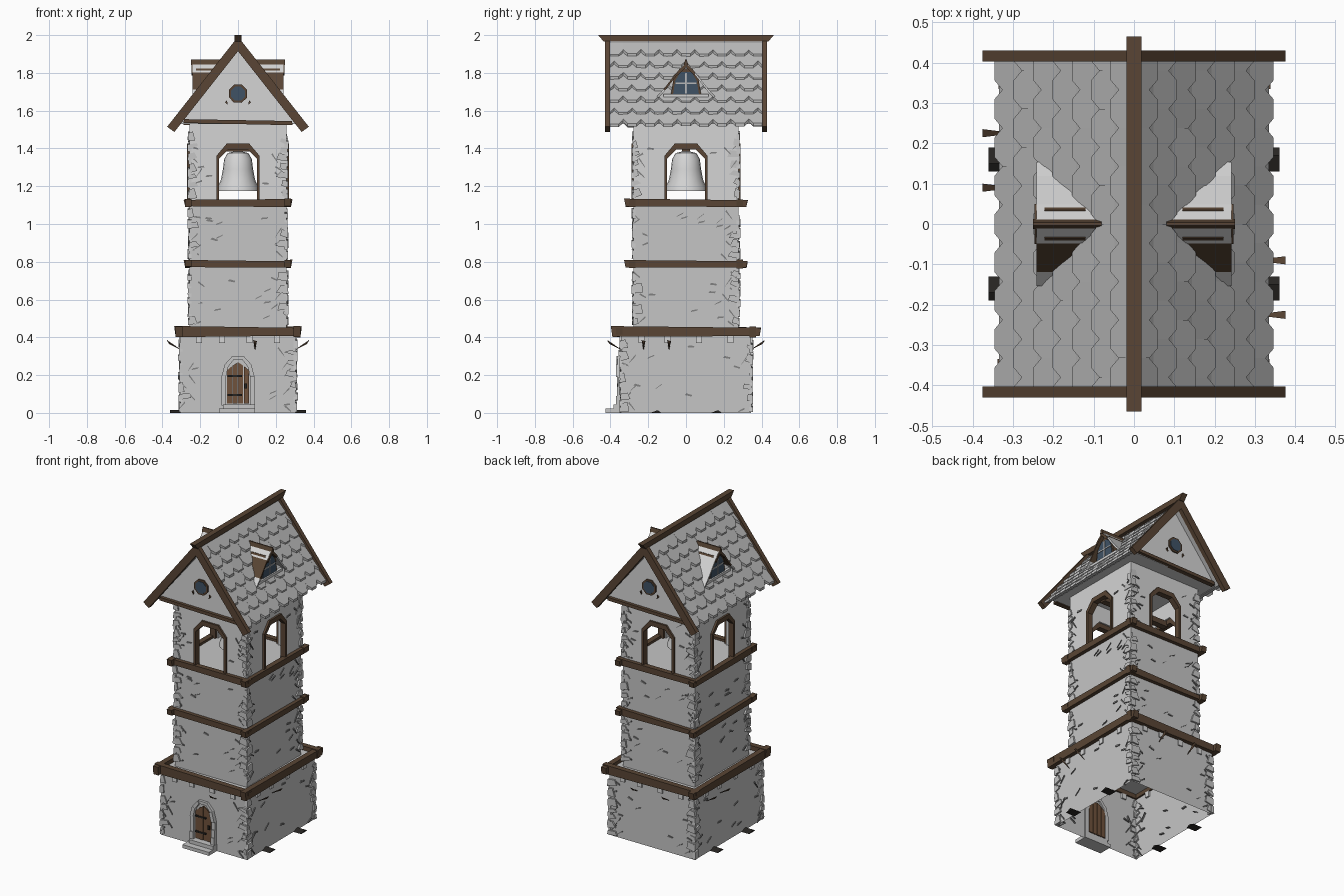
import bpy, bmesh, math, random
from mathutils import Matrix, Vector

if "Cube" in bpy.data.objects:
    bpy.data.objects.remove(bpy.data.objects["Cube"])

random.seed(4)
R = random.uniform


def mat(name, r, g, b):
    m = bpy.data.materials.new(name)
    m.diffuse_color = (r, g, b, 1)
    m.use_nodes = True
    m.node_tree.nodes["Principled BSDF"].inputs["Base Color"].default_value = m.diffuse_color
    return m


WALL = mat("wall_grey", 0.56, 0.56, 0.56)
PALE = mat("pale_plaster", 0.66, 0.66, 0.66)
TILE = mat("roof_tile_grey", 0.48, 0.48, 0.48)
DARK = mat("dark_stone", 0.22, 0.22, 0.22)
WOOD = mat("brown_wood", 0.10, 0.06, 0.035)
DOOR = mat("door_wood", 0.16, 0.085, 0.045)
GLASS = mat("blue_glass", 0.05, 0.085, 0.13)
IRON = mat("black_iron", 0.02, 0.018, 0.016)


def finish(name, bm, *mats):
    bmesh.ops.recalc_face_normals(bm, faces=bm.faces)
    me = bpy.data.meshes.new(name)
    bm.to_mesh(me)
    bm.free()
    for m in mats:
        me.materials.append(m)
    ob = bpy.data.objects.new(name, me)
    bpy.context.collection.objects.link(ob)
    return ob


def add(bm, pts, o0, o1, side=0, mi=0):
    """Extrude a (u, z) outline outwards from o0 to o1 on side 0 front, 1 right, 2 back, 3 left."""
    rot = Matrix.Rotation(side * math.pi / 2, 3, 'Z')
    rings = [[bm.verts.new(rot @ Vector((u, -o, z))) for u, z in pts] for o in (o0, o1)]
    n = len(pts)
    faces = [bm.faces.new(rings[0]), bm.faces.new(rings[1][::-1])]
    for i in range(n):
        j = (i + 1) % n
        faces.append(bm.faces.new((rings[0][i], rings[0][j], rings[1][j], rings[1][i])))
    for f in faces:
        f.material_index = mi


def prism(name, pts, o0, o1, m, side=0):
    bm = bmesh.new()
    add(bm, pts, o0, o1, side)
    return finish(name, bm, m)


def rect(u0, u1, z0, z1):
    return [(u0, z0), (u1, z0), (u1, z1), (u0, z1)]


def box(name, x, y, z0, z1, m, open_bottom=False):
    bm = bmesh.new()
    add(bm, rect(-x, x, z0, z1), -y, y)
    if open_bottom:
        low = [f for f in bm.faces if f.calc_center_median().z < z0 + 1e-4]
        bmesh.ops.delete(bm, geom=low, context='FACES')
    return finish(name, bm, m)


def dist(side, x, y):
    return (y, x) if side % 2 == 0 else (x, y)   # wall distance, half width


# tower body
BX, BY, TX, TY = 0.305, 0.345, 0.257, 0.277
box("base_walls", BX, BY, 0, 0.43, WALL, True)
box("tower_shaft", TX, TY, 0.43, 1.115, WALL)

# belfry walls with arched openings, and their wooden frames
arch = [(-0.115, 1.115), (-0.115, 1.36), (-0.06, 1.425), (0.06, 1.425), (0.115, 1.36), (0.115, 1.115)]
inner = [(-0.1, 1.115), (-0.1, 1.345), (-0.05, 1.395), (0.05, 1.395), (0.1, 1.345), (0.1, 1.115)]
for s in range(4):
    d, w = dist(s, TX, TY)
    hw = w if s % 2 == 0 else w - 0.035
    prism("belfry_wall", [(-hw, 1.115)] + arch + [(hw, 1.115), (hw, 1.53), (-hw, 1.53)], d - 0.035, d, PALE, s)
    prism("opening_frame", arch + inner[::-1], d - 0.025, d + 0.012, WOOD, s)

# timber rings
bm = bmesh.new()
for z0, z1, x, y, ex, ey, t in ((0.405, 0.455, BX, BY, 0.33, 0.39, 0.026),
                                (0.77, 0.806, TX, TY, 0.28, 0.32, 0.024),
                                (1.092, 1.13, TX, TY, 0.28, 0.32, 0.024)):
    for s in range(4):
        d, w = dist(s, x, y)
        e = ex if s % 2 == 0 else ey
        a, b = R(-0.006, 0.004), R(-0.006, 0.004)
        add(bm, [(-e, z0 + a), (e, z0 - a), (e + 0.006, z1 + b), (-e - 0.008, z1 - b)], d - 0.01, d + t, s)
finish("timber_rings", bm, WOOD)

# corner stones and scattered wall stones
bm = bmesh.new()
for z0, z1, x, y in ((0.0, 0.40, BX, BY), (0.46, 0.77, TX, TY), (0.81, 1.09, TX, TY), (1.13, 1.50, TX, TY)):
    for s in range(4):
        d, w = dist(s, x, y)
        for sg in (-1, 1):
            z = z0 + 0.005
            while z < z1 - 0.05:
                h, l = R(0.03, 0.055), R(0.02, 0.06)
                k = R(-0.012, 0.012)
                out = w + R(0.002, 0.011)
                add(bm, [(sg * out, z), (sg * (w - l), z + 0.01 + k), (sg * (w - l * R(0.5, 0.9)), z + h),
                         (sg * (out - 0.004), z + h - 0.006)], d - 0.01, d + R(0.004, 0.012), s, 0)
                if R(0, 1) < 0.75:
                    u, v, q = sg * (w - l - R(-0.02, 0.02)), z + R(0, 0.03), R(-0.025, 0.025)
                    add(bm, [(u - 0.018, v - q), (u + 0.018, v + q), (u + 0.016, v + q + 0.009),
                             (u - 0.014, v - q + 0.008)], d - 0.01, d + 0.006, s, 1)
                z += h + R(0.0, 0.02)
        for i in range(6):
            u, v, q = R(-0.8, 0.8) * w, R(z0 + 0.04, z1 - 0.04), R(-0.006, 0.014)
            if abs(u) < 0.14 and (z0 > 1 or (z0 == 0 and s == 0)):
                continue
            add(bm, [(u - 0.02, v - q), (u + 0.015, v + q), (u + 0.02, v + q + 0.008),
                     (u - 0.012, v - q + 0.01)], d - 0.01, d + 0.005, s, 1)
finish("wall_stones", bm, WALL, DARK)

# small blocks under the base timbers, slanted stakes, ground wedges
blocks, stakes, wedges = bmesh.new(), bmesh.new(), bmesh.new()
spots = {0: (0.09,), 1: (-0.225, -0.09), 2: (-0.1, 0.12), 3: (-0.225, -0.09)}
for s in range(4):
    d, w = dist(s, BX, BY)
    for f in (-0.68, -0.28, 0.2, 0.68):
        add(blocks, rect(f * w - 0.016, f * w + 0.016, 0.37, 0.406), d - 0.01, d + 0.008, s)
    rot = Matrix.Rotation(s * math.pi / 2, 3, 'Z')
    for u in spots[s]:
        tip = [stakes.verts.new(rot @ Vector(p)) for p in
               ((u - 0.01, -d - 0.07, 0.385), (u + 0.01, -d - 0.07, 0.38), (u, -d - 0.06, 0.365))]
        root = stakes.verts.new(rot @ Vector((u, -d + 0.01, 0.33)))
        stakes.faces.new(tip)
        for i in range(3):
            stakes.faces.new((tip[i], root, tip[(i + 1) % 3]))
    if s % 2:
        for u in (-0.16, 0.16):
            add(wedges, [(u - 0.03, 0), (u + 0.03, 0), (u + 0.01, 0.014)], d - 0.01, d + 0.055, s)
finish("base_blocks", blocks, PALE)
finish("slanted_stakes", stakes, WOOD)
finish("ground_wedges", wedges, IRON)

# door: planks, hinges, stone arch and steps
bm = bmesh.new()
for i in range(4):
    u = -0.06 + i * 0.03
    top = [0.268 - 1.3 * abs(v) ** 1.2 for v in (u + 0.001, u + 0.027)]
    add(bm, [(u + 0.001, 0.05), (u + 0.027, 0.05), (u + 0.027, top[1]), (u + 0.001, top[0])],
        BY - 0.01, BY + 0.006 + 0.004 * (i % 2), 0)
finish("door_planks", bm, DOOR)
bm = bmesh.new()
for z in (0.09, 0.19):
    add(bm, rect(-0.055, 0.02, z, z + 0.01), BY, BY + 0.014)
add(bm, rect(0.035, 0.047, 0.13, 0.155), BY, BY + 0.018)
finish("door_hinges", bm, IRON)
bm = bmesh.new()
path = [(-1, 0.04), (-1, 0.09), (-1, 0.14), (-1, 0.19), (-0.8, 0.245), (-0.35, 0.282), (0.35, 0.282),
        (0.8, 0.245), (1, 0.19), (1, 0.14), (1, 0.09), (1, 0.04)]
for (a, za), (b, zb) in zip(path, path[1:]):
    lift = [max(0, z - 0.19) * 0.2 for z in (za, zb)]
    add(bm, [(a * 0.064, za), (b * 0.064, zb), (b * 0.088, zb + lift[1]), (a * 0.088, za + lift[0])],
        BY - 0.01, BY + R(0.014, 0.028))
finish("door_arch", bm, WALL)
prism("lower_step", rect(-0.10, 0.09, 0, 0.022), BY - 0.01, BY + 0.08, WALL)
prism("upper_step", rect(-0.08, 0.09, 0.022, 0.045), BY - 0.01, BY + 0.04, WALL)

# bell, turned from a profile, with its yoke
bm = bmesh.new()
prof = [(0.092, 1.175), (0.112, 1.175), (0.108, 1.195), (0.09, 1.235), (0.08, 1.29), (0.073, 1.345),
        (0.055, 1.375), (0.0, 1.39)]
vs = [bm.verts.new((r, 0, z)) for r, z in prof]
es = [bm.edges.new(p) for p in zip(vs, vs[1:])]
bmesh.ops.spin(bm, geom=vs + es, cent=(0, 0, 0), axis=(0, 0, 1), angle=2 * math.pi, steps=20)
bmesh.ops.remove_doubles(bm, verts=bm.verts, dist=1e-4)
bell = finish("bell", bm, PALE)
bell.select_set(True)
bpy.context.view_layer.objects.active = bell
bpy.ops.object.shade_smooth_by_angle(angle=math.radians(35))
box("bell_yoke", 0.24, 0.02, 1.385, 1.42, WOOD)
box("bell_clapper", 0.012, 0.012, 1.19, 1.37, IRON)

# attic and roof
PEAK, SL = 1.957, 1.28
prism("attic", [(-0.31, 1.53), (0.31, 1.53), (0, 1.93)], -0.37, 0.37, PALE)
for sg in (-1, 1):
    prism("roof_slab", [(0, PEAK), (sg * 0.335, PEAK - SL * 0.335), (sg * 0.315, PEAK - SL * 0.335), (0, PEAK - 0.04)],
          -0.405, 0.405, TILE)
bm = bmesh.new()
P, ROW = 0.095, 0.048
for sg in (-1, 1):
    for r in range(7):
        for i in range(-5, 6):
            c = (i + 0.5 * (r % 2)) * P
            x0, x1 = r * ROW, (r + 1) * ROW
            up = R(0.008, 0.013)
            outline = [(-0.5, x0, 0.002), (-0.5, x1 - 0.01, up), (-0.25, x1 + 0.01, up + 0.002),
                       (0.25, x1 + 0.01, up + 0.002), (0.5, x1 - 0.01, up), (0.5, x0, 0.002)]
            top = [(sg * x, max(-0.405, min(0.405, c + k * P)), PEAK - SL * x + h * 1.4) for k, x, h in outline]
            if max(p[1] for p in top) - min(p[1] for p in top) < 0.01:
                continue
            a = [bm.verts.new(p) for p in top]
            b = [bm.verts.new((p[0], p[1], p[2] - 0.016)) for p in top]
            bm.faces.new(a)
            for j in range(5):
                bm.faces.new((a[j], a[j + 1], b[j + 1], b[j]))
            bm.faces.new(b[::-1])
bmesh.ops.dissolve_degenerate(bm, edges=bm.edges, dist=1e-5)
finish("roof_tiles", bm, TILE)
prism("ridge_beam", [(-0.465, 2.0), (0.465, 2.0), (0.435, 1.965), (-0.435, 1.965)], -0.018, 0.018, WOOD, 1)

# gable ends: verge boards, tie beam, round window
for s in (0, 2):
    for sg in (-1, 1):
        prism("verge_board", [(0, 1.992), (sg * 0.375, 1.515), (sg * 0.337, 1.487), (0, 1.915)], 0.402, 0.43, WOOD, s)
    prism("gable_beam", [(-0.29, 1.535), (0.29, 1.523), (0.285, 1.545), (-0.285, 1.555)], 0.36, 0.39, WOOD, s)
    ring = [(math.cos(k * math.pi / 4 + 0.39), math.sin(k * math.pi / 4 + 0.39)) for k in range(8)]
    prism("round_frame", [(0.052 * c, 1.69 + 0.052 * q) for c, q in ring], 0.36, 0.378, WOOD, s)
    prism("round_glass", [(0.04 * c, 1.69 + 0.04 * q) for c, q in ring], 0.37, 0.381, GLASS, s)
    for sg in (-1, 1):
        prism("gable_peg", [(sg * 0.055, 1.63), (sg * 0.068, 1.645), (sg * 0.058, 1.655)], 0.36, 0.378, WOOD, s)

# dormers on both slopes
def window(k):
    return [(u * k, 1.69 + (z - 1.69) * k) for u, z in ((-0.08, 1.685), (0.08, 1.685), (0.066, 1.77),
                                                        (0.035, 1.822), (-0.035, 1.822), (-0.066, 1.77))]


for s in (1, 3):
    prism("dormer_frame", window(1), 0.12, 0.222, WOOD, s)
    prism("dormer_glass", window(0.86), 0.21, 0.226, GLASS, s)
    prism("dormer_mullion", rect(-0.004, 0.004, 1.69, 1.80), 0.21, 0.23, TILE, s)
    prism("dormer_crossbar", rect(-0.058, 0.058, 1.742, 1.749), 0.21, 0.23, TILE, s)
    prism("dormer_sill", rect(-0.12, 0.12, 1.672, 1.688), 0.18, 0.235, PALE, s)
    bm = bmesh.new()
    rot = Matrix.Rotation(s * math.pi / 2, 3, 'Z')
    for sg in (-1, 1):
        line = [(0, 1.85), (0.045, 1.80), (0.115, 1.71), (0.15, 1.672)]
        rows = [[bm.verts.new(rot @ Vector((sg * u, -o, z))) for o in ((PEAK - z) / SL - 0.005, 0.242)]
                for u, z in line]
        for i in range(3):
            f = bm.faces.new((rows[i][0], rows[i][1], rows[i + 1][1], rows[i + 1][0]))
            f.material_index = 1 if i == 1 and sg == (-1 if s == 1 else 1) else 0
    ob = finish("dormer_roof", bm, PALE, WOOD)
    md = ob.modifiers.new("thickness", 'SOLIDIFY')
    md.thickness = 0.01
    md.offset = 0
    bm = bmesh.new()
    add(bm, [(-0.012, 1.842), (0.012, 1.842), (0.004, 1.87), (-0.004, 1.87)], 0.08, 0.25, s)
    for sg in (-1, 1):
        add(bm, [(0, 1.85), (sg * 0.05, 1.80), (sg * 0.045, 1.785), (0, 1.83)], 0.225, 0.247, s)
    finish("dormer_ridge", bm, WOOD)
